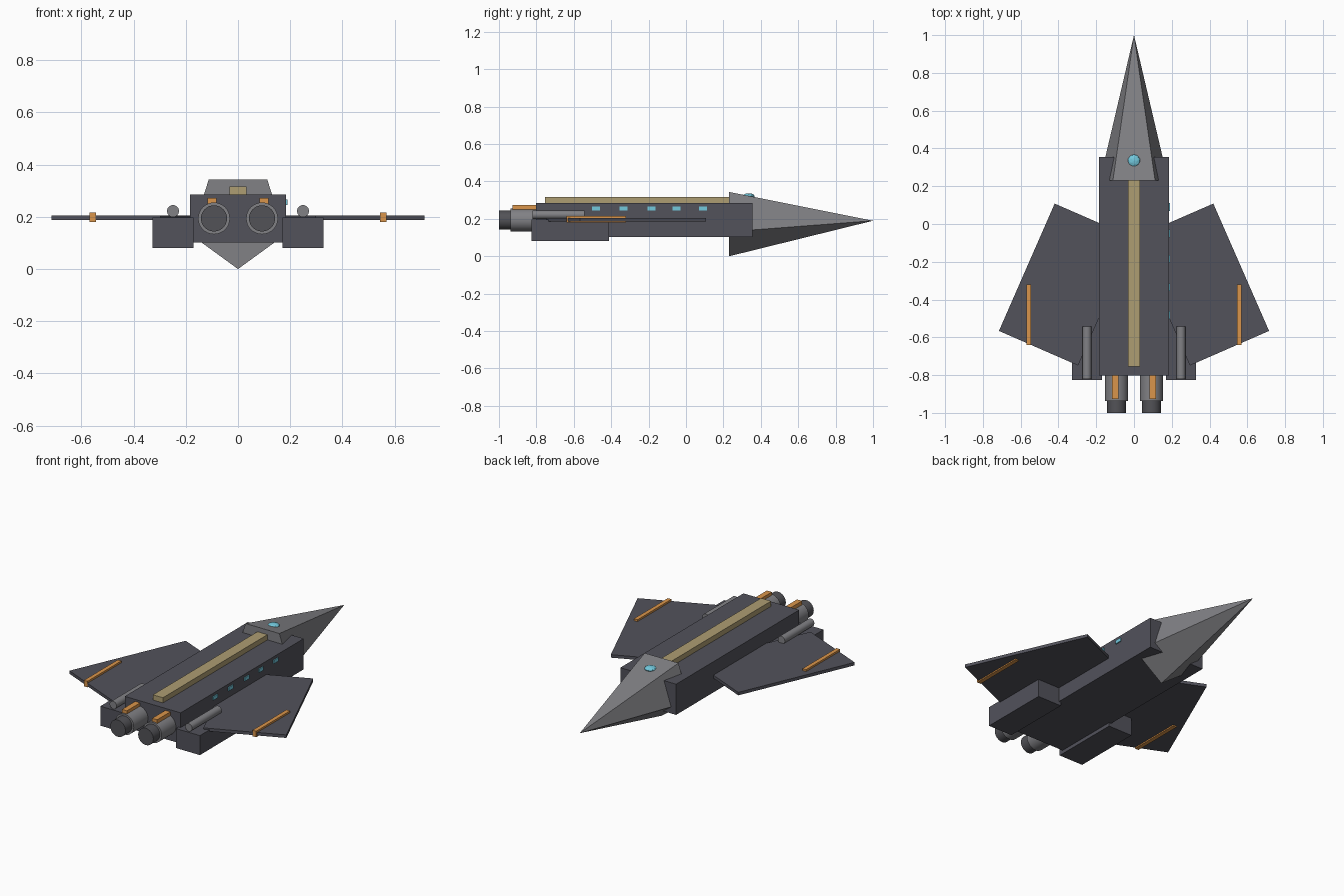
import bpy, bmesh, math
from mathutils import Matrix, Vector

if "Cube" in bpy.data.objects:
    bpy.data.objects.remove(bpy.data.objects["Cube"])


def material(name, r, g, b):
    m = bpy.data.materials.new(name)
    m.diffuse_color = (r, g, b, 1)
    m.use_nodes = True
    m.node_tree.nodes["Principled BSDF"].inputs["Base Color"].default_value = m.diffuse_color
    return m


HULL = material("dark_hull", 0.085, 0.085, 0.105)
GREY = material("mid_grey", 0.22, 0.22, 0.235)
NOZZLE = material("nozzle_grey", 0.085, 0.085, 0.095)
TAN = material("tan_spine", 0.42, 0.34, 0.17)
ORANGE = material("orange_trim", 0.70, 0.30, 0.07)
CYAN = material("cyan_glass", 0.17, 0.58, 0.72)


def finish(name, bm, mat, smooth=False):
    bmesh.ops.recalc_face_normals(bm, faces=bm.faces)
    me = bpy.data.meshes.new(name)
    bm.to_mesh(me)
    bm.free()
    me.materials.append(mat)
    ob = bpy.data.objects.new(name, me)
    bpy.context.collection.objects.link(ob)
    if smooth:
        bpy.context.view_layer.objects.active = ob
        ob.select_set(True)
        bpy.ops.object.shade_smooth_by_angle(angle=math.radians(35))
        ob.select_set(False)
    return ob


def box(name, x, y, z, mat):
    """Box from (min, max) pairs."""
    bm = bmesh.new()
    bmesh.ops.create_cube(bm, size=1)
    for v in bm.verts:
        v.co = Vector([(a + b) / 2 + c * (b - a)
                       for c, (a, b) in zip(v.co, (x, y, z))])
    return finish(name, bm, mat)


def cylinder(name, x, z, r, y0, y1, mat):
    """Cylinder lying along y."""
    bm = bmesh.new()
    bmesh.ops.create_cone(bm, cap_ends=True, segments=32, radius1=r, radius2=r, depth=y1 - y0)
    bm.transform(Matrix.Translation((x, (y0 + y1) / 2, z)) @ Matrix.Rotation(math.pi / 2, 4, 'X'))
    return finish(name, bm, mat, True)


def side_box(name, s, x, y, z, mat):
    return box(name, sorted((s * x[0], s * x[1])), y, z, mat)


# fuselage and spine
box("fuselage", (-0.184, 0.184), (-0.803, 0.356), (0.102, 0.285), HULL)
box("spine", (-0.033, 0.033), (-0.754, 0.26), (0.27, 0.316), TAN)

# five-sided nose with one edge pointing down
bm = bmesh.new()
tip = bm.verts.new((0, 1.0, 0.19))
ring = [bm.verts.new((0.19 * math.sin(k * math.tau / 5), 0.23,
                      0.19 - 0.19 * math.cos(k * math.tau / 5))) for k in range(5)]
bm.faces.new(ring)
for k in range(5):
    bm.faces.new((ring[k], ring[(k + 1) % 5], tip))
finish("nose", bm, GREY)

# cockpit bubble
bm = bmesh.new()
bmesh.ops.create_icosphere(bm, subdivisions=2, radius=0.033)
bm.transform(Matrix.Translation((0, 0.335, 0.322)) @ Matrix.Diagonal((1, 1, 0.45, 1)))
finish("cockpit", bm, CYAN)

# windows on the right side only
for i, y in enumerate((-0.482, -0.335, -0.184, -0.05, 0.09)):
    box(f"window_{i}", (0.183, 0.190), (y - 0.021, y + 0.021), (0.246, 0.267), CYAN)

for s, side in ((1, "right"), (-1, "left")):
    # wing: a thin rectangle swept backwards
    bm = bmesh.new()
    outline = [(0, -0.075), (0.42, 0.108), (0.715, -0.566), (0.296, -0.749)]
    face = bm.faces.new([bm.verts.new((s * x, y, 0.187)) for x, y in outline])
    ext = bmesh.ops.extrude_face_region(bm, geom=[face])
    bmesh.ops.translate(bm, vec=(0, 0, 0.018),
                        verts=[g for g in ext["geom"] if isinstance(g, bmesh.types.BMVert)])
    finish(f"wing_{side}", bm, HULL)
    side_box(f"wing_stripe_{side}", s, (0.544, 0.568), (-0.64, -0.32), (0.180, 0.216), ORANGE)

    # pod under the wing and small barrel above it
    side_box(f"pod_{side}", s, (0.170, 0.328), (-0.827, -0.412), (0.081, 0.197), HULL)
    cylinder(f"barrel_{side}", s * 0.249, 0.222, 0.023, -0.82, -0.542, GREY)

    # engine, nozzle and orange fin block
    cylinder(f"engine_{side}", s * 0.092, 0.194, 0.061, -0.937, -0.75, GREY)
    cylinder(f"nozzle_{side}", s * 0.092, 0.194, 0.050, -1.0, -0.9, NOZZLE)
    side_box(f"engine_trim_{side}", s, (0.083, 0.116), (-0.927, -0.79), (0.245, 0.273), ORANGE)
